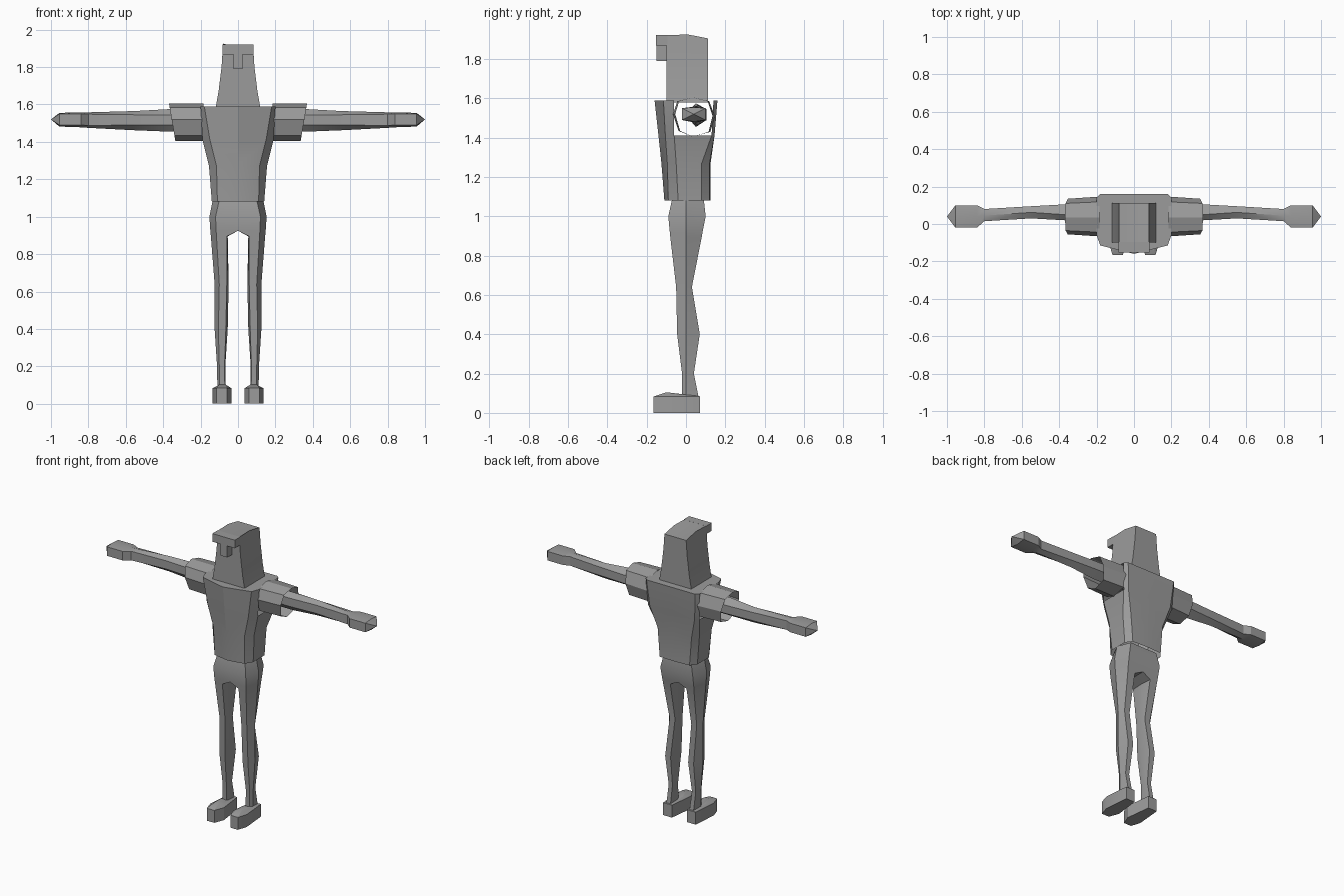
import bpy, bmesh

if "Cube" in bpy.data.objects:
    bpy.data.objects.remove(bpy.data.objects["Cube"])

grey = bpy.data.materials.new("plain_grey")
grey.diffuse_color = (0.33, 0.33, 0.33, 1)
grey.use_nodes = True
grey.node_tree.nodes["Principled BSDF"].inputs["Base Color"].default_value = grey.diffuse_color


def loft(name, rings, closed=True, cap_start=False, cap_end=False, skip=()):
    """Skin a list of rings (counter-clockwise around the loft direction), then mirror in x."""
    bm = bmesh.new()
    vs = [[bm.verts.new(p) for p in ring] for ring in rings]
    n = len(rings[0])
    for k, (a, b) in enumerate(zip(vs, vs[1:])):
        for i in range(n if closed else n - 1):
            j = (i + 1) % n
            if (k, i) not in skip:
                bm.faces.new((a[i], a[j], b[j], b[i]))
    if cap_start:
        bm.faces.new(vs[0][::-1])
    if cap_end:
        bm.faces.new(vs[-1])
    # drop walls lying on the mirror plane
    inner = [f for f in bm.faces if all(abs(v.co.x) < 1e-5 for v in f.verts)]
    bmesh.ops.delete(bm, geom=inner, context='FACES')
    bmesh.ops.remove_doubles(bm, verts=bm.verts, dist=1e-5)
    mesh = bpy.data.meshes.new(name)
    bm.to_mesh(mesh)
    bm.free()
    mesh.materials.append(grey)
    ob = bpy.data.objects.new(name, mesh)
    bpy.context.collection.objects.link(ob)
    mod = ob.modifiers.new("mirror", 'MIRROR')
    mod.use_clip = True
    bpy.ops.object.select_all(action='DESELECT')
    bpy.context.view_layer.objects.active = ob
    ob.select_set(True)
    bpy.ops.object.modifier_apply(modifier="mirror")
    bpy.ops.object.shade_smooth_by_angle(angle=0.45)
    return ob


# Shirt body: half rings from front centre to back centre, armholes left open
torso = [
    (1.08, [(0, -.11), (.11, -.09), (.14, -.04), (.14, .08), (.11, .12), (0, .125)]),
    (1.27, [(0, -.125), (.115, -.095), (.155, -.05), (.155, .08), (.125, .12), (0, .125)]),
    (1.41, [(0, -.14), (.15, -.105), (.19, -.06), (.19, .13), (.165, .145), (0, .145)]),
    (1.59, [(0, -.16), (.18, -.115), (.2, -.06), (.2, .14), (.18, .16), (0, .16)]),
]
loft("shirt", [[(x, y, z) for x, y in pts] for z, pts in torso],
     closed=False, cap_end=True, skip={(2, 2)})

# Short sleeves: hollow tubes with slanted cuffs
cuff = [(.035, 1.605), (-.035, 1.585), (-.055, 1.52), (-.03, 1.435),
        (.035, 1.405), (.115, 1.43), (.135, 1.51), (.11, 1.585)]
loft("sleeves", [
    [(.185, .04 + (y - .04) * 1.12, z) for y, z in cuff],
    [(.335 + (z - 1.405) * .17, y, z) for y, z in cuff]])

# Arms and hands: six-sided sections (x, front, ridge, back, top, upper, lower, bottom)
arm = [
    (.26, .02, .05, .105, 1.575, 1.545, 1.49, 1.455),
    (.37, .02, .05, .105, 1.575, 1.545, 1.49, 1.455),
    (.55, .03, .062, .095, 1.565, 1.545, 1.49, 1.462),
    (.80, .015, .045, .08, 1.558, 1.548, 1.488, 1.475),
    (.84, -.02, .04, .10, 1.558, 1.55, 1.49, 1.478),
    (.955, -.02, .04, .10, 1.555, 1.55, 1.49, 1.482),
    (1.0, .04, .04, .04, 1.52, 1.52, 1.52, 1.52),
]
loft("arms", [[(x, m, t), (x, f, u), (x, f, l), (x, m, b), (x, k, l), (x, k, u)]
              for x, f, m, k, t, u, l, b in arm], cap_start=True)

# Trousers: (z, inner edge, inner panel, outer panel, outer edge, front, back)
leg = [
    (.06, .065, .07, .1, .11, -.02, .068),
    (.2, .068, .072, .1, .112, -.02, .04),
    (.4, .055, .065, .105, .125, -.045, .07),
    (.64, .05, .06, .1, .125, -.05, .03),
    (.895, .055, .06, .115, .145, -.08, .08),
    (.925, 0, 0, .117, .148, -.083, .085),
    (1.0, 0, 0, .12, .153, -.09, .10),
    (1.09, 0, 0, .1, .135, -.07, .09),
]
loft("legs", [[(p, f, z), (q, f, z), (o, 0, z), (q, b, z), (p, b, z), (i, 0, z)]
              for z, i, p, q, o, f, b in leg], cap_start=True, cap_end=True)

# Shoes: blunt-toed prisms with a raised instep
sole = [(.06, -.165), (.115, -.165), (.135, -.1), (.12, .07), (.055, .07), (.035, -.1)]
instep = [(.07, -.1, .105), (.1, -.1, .105), (.112, -.05, .095),
          (.112, .068, .085), (.06, .068, .085), (.058, -.05, .095)]
loft("shoes", [[(x, y, 0) for x, y in sole], [(x, y, .083) for x, y in sole], instep],
     cap_start=True, cap_end=True)


# Head: tall tapered block with a slightly sloping crown
def head_ring(w, zf, zm, zb):
    return [(0, -.1, zf), (w, -.1, zf), (w, .01, zm), (w, .113, zb), (0, .113, zb)]


loft("head", [head_ring(.12, 1.58, 1.58, 1.58), head_ring(.104, 1.67, 1.67, 1.67),
              head_ring(.088, 1.8, 1.8, 1.8), head_ring(.08, 1.922, 1.925, 1.905)],
     closed=False, cap_start=True, cap_end=True)


# Brim and nose: blocks built as half boxes
def block(name, w, y0, y1, z0, z1):
    loft(name, [[(0, y0, z), (w, y0, z), (w, y1, z), (0, y1, z)] for z in (z0, z1)],
         closed=False, cap_start=True, cap_end=True)


block("brim", .083, -.152, -.095, 1.868, 1.922)
block("nose", .025, -.15, -.095, 1.79, 1.87)
